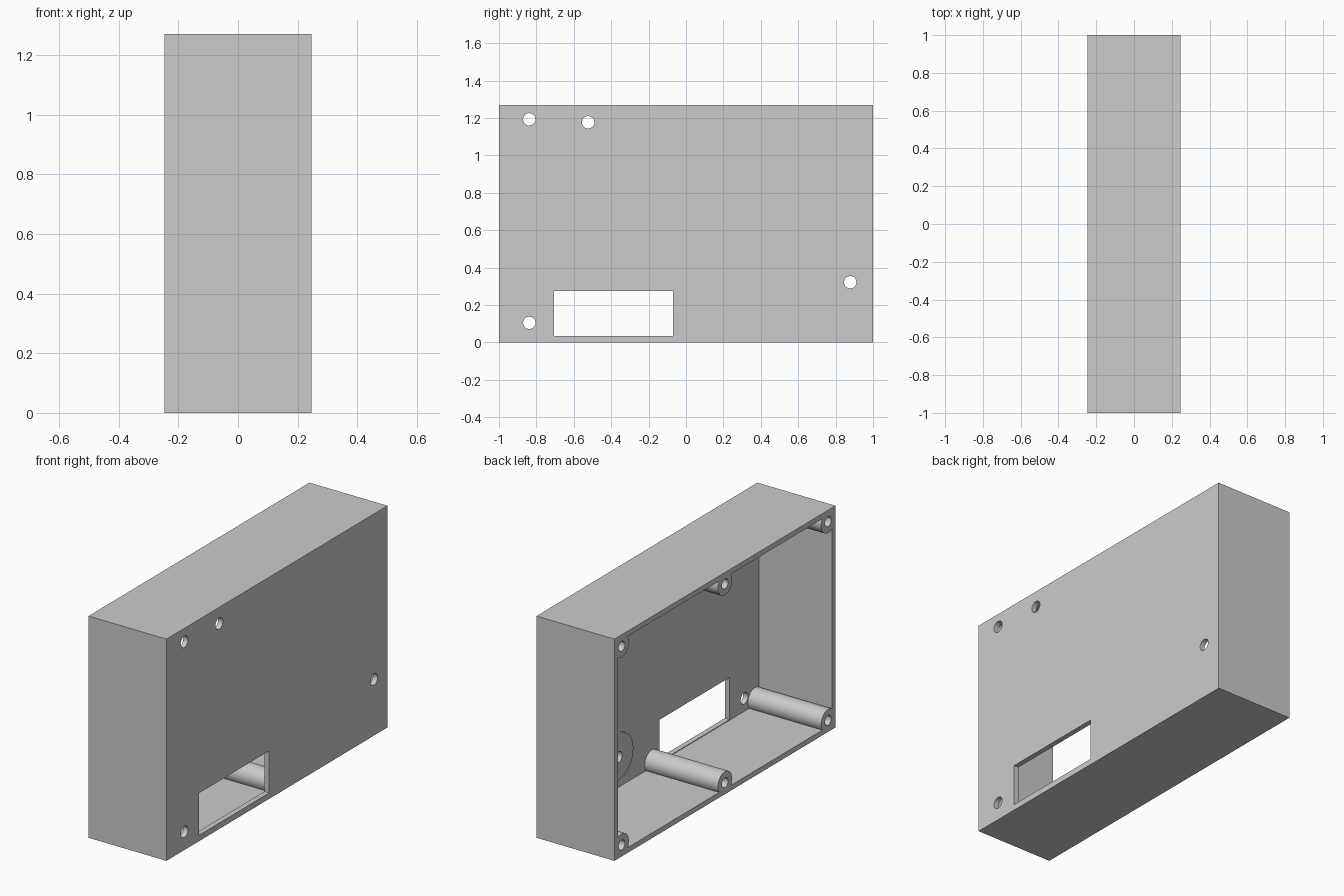
import bpy
import math
from mathutils import Vector

if "Cube" in bpy.data.objects:
    bpy.data.objects.remove(bpy.data.objects["Cube"], do_unlink=True)

HALF_X, HALF_Y, HEIGHT, WALL = 0.247, 1.0, 1.27, 0.03
PLATE_IN = HALF_X - WALL      # inner face of the closed side

grey = bpy.data.materials.new("light_grey_plastic")
grey.use_nodes = True
colour = (0.6, 0.6, 0.6, 1)
grey.diffuse_color = colour
grey.node_tree.nodes["Principled BSDF"].inputs["Base Color"].default_value = colour


def finish(name):
    ob = bpy.context.object
    ob.name = name
    ob.data.materials.append(grey)
    return ob


def box(name, low, high):
    low, high = Vector(low), Vector(high)
    bpy.ops.mesh.primitive_cube_add(size=1, location=(low + high) / 2)
    bpy.context.object.scale = high - low
    bpy.ops.object.transform_apply(location=True, scale=True)
    return finish(name)


def rod(name, x0, x1, y, z, radius):
    """Cylinder lying along x."""
    bpy.ops.mesh.primitive_cylinder_add(
        vertices=40, radius=radius, depth=x1 - x0,
        location=((x0 + x1) / 2, y, z), rotation=(0, math.pi / 2, 0))
    bpy.ops.object.transform_apply(location=True, rotation=True)
    return finish(name)


def combine(target, other, operation):
    """Apply a boolean and discard the second body."""
    other.hide_render = True
    bpy.ops.object.select_all(action="DESELECT")
    bpy.context.view_layer.objects.active = target
    target.select_set(True)
    mod = target.modifiers.new("bool", "BOOLEAN")
    mod.operation, mod.object, mod.solver = operation, other, "EXACT"
    bpy.ops.object.modifier_apply(modifier=mod.name)
    bpy.data.objects.remove(other, do_unlink=True)


# Shallow case, open towards -x
case = box("enclosure", (-HALF_X, -HALF_Y, 0), (HALF_X, HALF_Y, HEIGHT))
cavity = box("cavity", (-HALF_X - 0.1, -HALF_Y + WALL, WALL),
             (PLATE_IN, HALF_Y - WALL, HEIGHT - WALL))
combine(case, cavity, "DIFFERENCE")

# Screw posts along the top and bottom walls, with blind screw holes
posts = [(y, z) for y in (-0.934, 0, 0.934) for z in (0.066, HEIGHT - 0.066)]
for y, z in posts:
    combine(case, rod("post", -HALF_X, HALF_X - WALL / 2, y, z, 0.064), "UNION")
for y, z in posts:
    combine(case, rod("screw_hole", -HALF_X - 0.05, PLATE_IN - 0.1, y, z, 0.028),
            "DIFFERENCE")

# Low round boss inside the closed side, with a blind centre hole
boss_y, boss_z = 0.32, 0.215
combine(case, rod("boss", PLATE_IN - 0.015, HALF_X - WALL / 2, boss_y, boss_z, 0.132),
        "UNION")
combine(case, rod("boss_hole", 0, PLATE_IN + 0.01, boss_y, boss_z, 0.03), "DIFFERENCE")

# Display window and mounting holes through the closed side
window = box("window", (0.15, -0.705, 0.034), (0.4, -0.07, 0.275))
combine(case, window, "DIFFERENCE")
for y, z in [(-0.838, 1.193), (-0.523, 1.177), (-0.838, 0.105), (0.878, 0.322)]:
    combine(case, rod("mount_hole", 0.19, 0.4, y, z, 0.033), "DIFFERENCE")

# Keep a single grey slot and smooth only the round surfaces
case.data.materials.clear()
case.data.materials.append(grey)
for poly in case.data.polygons:
    poly.material_index = 0
case.select_set(True)
bpy.context.view_layer.objects.active = case
bpy.ops.object.shade_smooth_by_angle(angle=math.radians(30))
